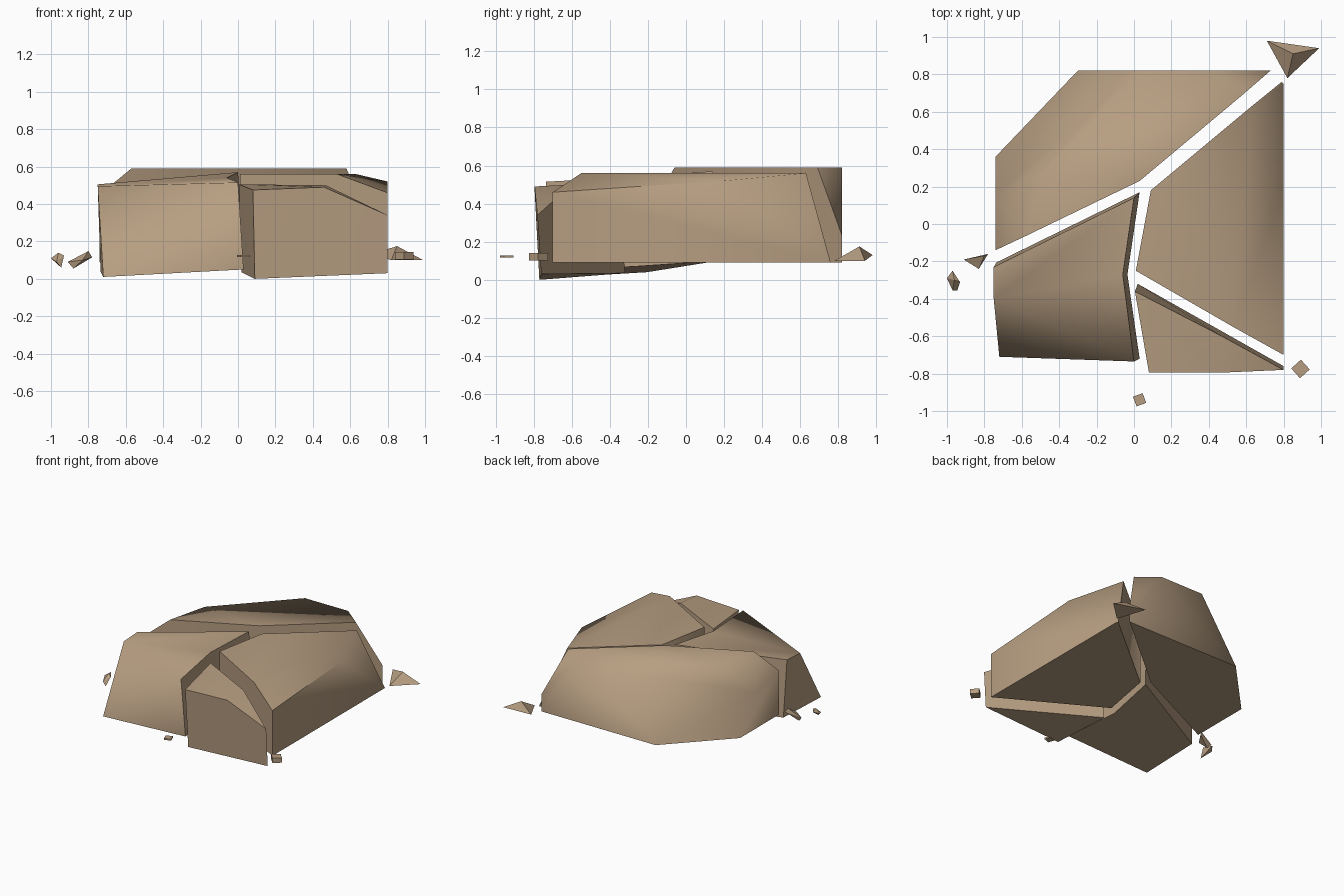
import bpy, bmesh, math
from mathutils import Matrix, Vector

if "Cube" in bpy.data.objects:
    bpy.data.objects.remove(bpy.data.objects["Cube"])

stone = bpy.data.materials.new("tan stone")
stone.diffuse_color = (0.47, 0.34, 0.22, 1)
stone.use_nodes = True
stone.node_tree.nodes["Principled BSDF"].inputs["Base Color"].default_value = stone.diffuse_color


def finish(name, bm, smooth=True):
    bmesh.ops.recalc_face_normals(bm, faces=bm.faces)
    me = bpy.data.meshes.new(name)
    bm.to_mesh(me)
    bm.free()
    me.materials.append(stone)
    ob = bpy.data.objects.new(name, me)
    bpy.context.collection.objects.link(ob)
    if smooth:
        bpy.ops.object.select_all(action='DESELECT')
        ob.select_set(True)
        bpy.context.view_layer.objects.active = ob
        bpy.ops.object.shade_smooth_by_angle(angle=math.radians(63))
    return ob


def hull(name, pts, smooth=True):
    """Convex chunk around a few corner points."""
    bm = bmesh.new()
    for p in pts:
        bm.verts.new(p)
    res = bmesh.ops.convex_hull(bm, input=bm.verts)
    loose = [v for v in bm.verts if not v.link_faces]
    bmesh.ops.delete(bm, geom=loose, context='VERTS')
    bmesh.ops.dissolve_limit(bm, angle_limit=math.radians(1), verts=bm.verts, edges=bm.edges)
    return finish(name, bm, smooth)


def at(z, *xy):
    return [(x, y, z) for x, y in xy]


# back slab: flat top with a big bevel on the back left
hull("back_slab",
     at(0.09, (-0.74, -0.14), (0.03, 0.23), (0.73, 0.82), (-0.30, 0.82), (-0.74, 0.36))
     + at(0.59, (-0.57, -0.06), (0.03, 0.23), (0.58, 0.69), (0.42, 0.82), (0.03, 0.82), (-0.49, 0.27))
     + [(-0.74, -0.14, 0.45), (-0.74, 0.155, 0.39), (0.73, 0.82, 0.23)])

# right slab
hull("right_slab",
     at(0.09, (0.09, 0.18), (0.79, 0.76), (0.80, 0.75), (0.80, -0.70), (0.01, -0.25))
     + at(0.56, (0.09, 0.18), (0.63, 0.63), (0.53, -0.55), (0.01, -0.25))
     + [(0.80, 0.20, 0.52), (0.80, -0.70, 0.46)])

# front slab, tilted forward
hull("front_slab",
     [(0.09, -0.77, 0.0), (0.80, -0.76, 0.03), (0.02, -0.32, 0.035),
      (0.005, -0.36, 0.505), (0.47, -0.60, 0.50), (0.80, -0.78, 0.34),
      (0.46, -0.795, 0.49), (0.08, -0.795, 0.475)])

# left slab: notched on its crack side, so built from a top and a bottom ring
bm = bmesh.new()
top = [bm.verts.new(p) for p in [(-0.75, -0.23, 0.505), (0.0, 0.14, 0.57), (-0.06, -0.27, 0.54),
                                 (0.0, -0.735, 0.515), (-0.75, -0.40, 0.495)]]
bot = [bm.verts.new(p) for p in [(-0.735, -0.205, 0.04), (0.03, 0.17, 0.10), (-0.035, -0.27, 0.07),
                                 (0.03, -0.72, 0.05), (-0.72, -0.71, 0.01)]]
bm.faces.new(top)
bm.faces.new(bot[::-1])
for i in range(5):
    j = (i + 1) % 5
    if i == 3:  # front bevel meets the bottom corner
        bm.faces.new((top[i], top[j], bot[j]))
        bm.faces.new((top[i], bot[j], bot[i]))
    else:
        bm.faces.new((top[i], top[j], bot[j], bot[i]))
finish("left_slab", bm)

# loose splinters
hull("back_chip", [(0.71, 0.98, 0.13), (0.99, 0.94, 0.10), (0.82, 0.78, 0.10), (0.85, 0.91, 0.175)], False)
hull("left_chip", [(-0.91, -0.19, 0.09), (-0.80, -0.17, 0.148), (-0.78, -0.16, 0.115),
                   (-0.88, -0.20, 0.055), (-0.83, -0.24, 0.10)], False)
hull("far_left_chip", [(-1.0, -0.29, 0.11), (-0.97, -0.25, 0.13), (-0.93, -0.31, 0.125),
                       (-0.945, -0.355, 0.06), (-0.97, -0.355, 0.09), (-0.96, -0.30, 0.14)], False)

# small block chips
for name, loc, size, turn in [("front_chip", (0.03, -0.94, 0.122), (0.055, 0.055, 0.012), 20),
                              ("front_right_chip", (0.89, -0.775, 0.122), (0.07, 0.07, 0.04), 42)]:
    bm = bmesh.new()
    bmesh.ops.create_cube(bm, size=1, matrix=Matrix.LocRotScale(
        Vector(loc), Matrix.Rotation(math.radians(turn), 3, 'Z'), Vector(size)))
    finish(name, bm, False)
